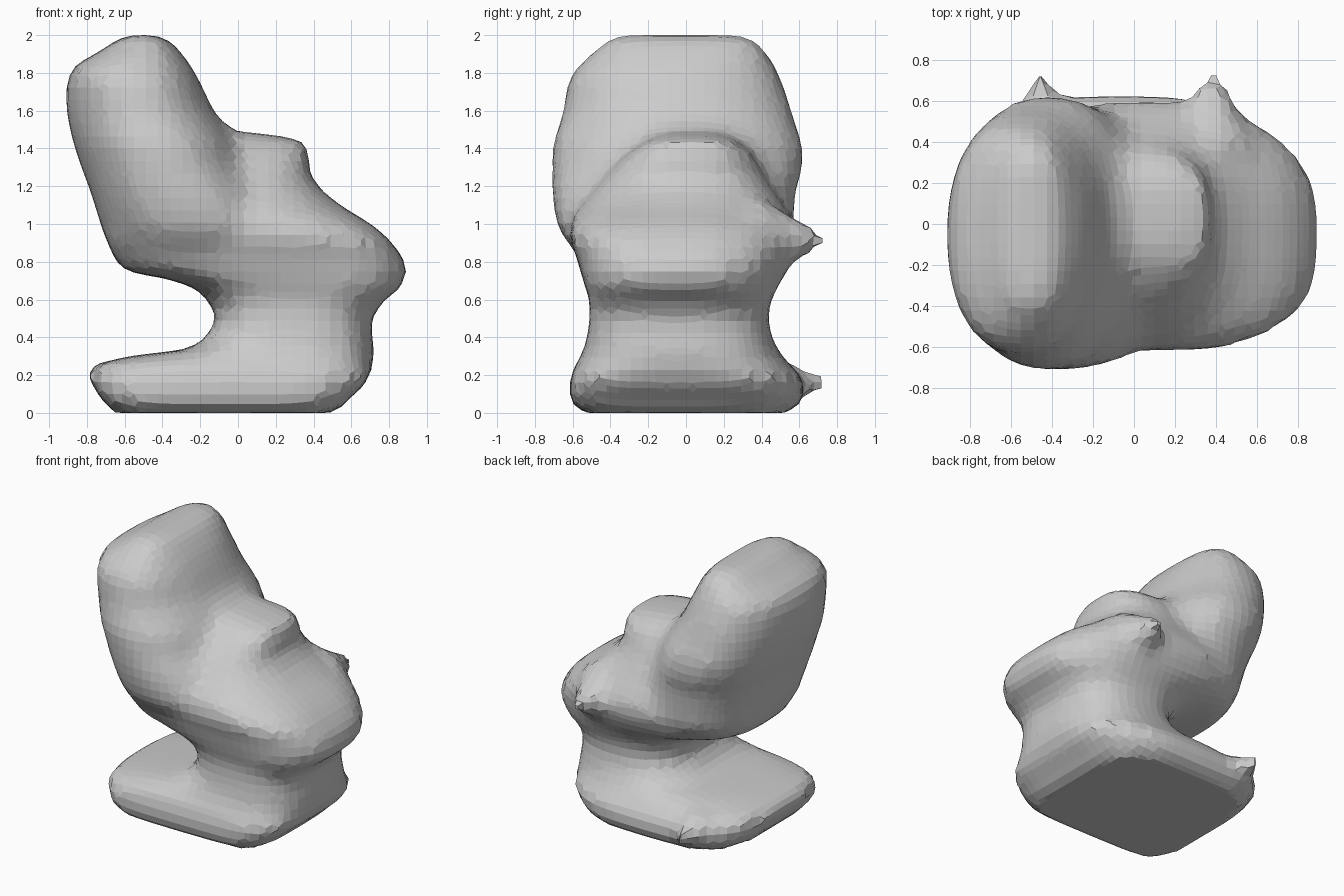
import bpy, bmesh
from math import cos, sin, pi, copysign
from mathutils import Matrix, Vector


def loft(bm, sections, n=40):
    """Stack superellipse slices: (z, x0, x1, y0, y1, front squareness, back squareness)."""
    rings = []
    for z, x0, x1, y0, y1, ef, eb in sections:
        ring = []
        for i in range(n):
            c, s = cos(2 * pi * i / n), sin(2 * pi * i / n)
            e = eb if s > 0 else ef
            px = copysign(abs(c) ** (2 / e), c)
            py = copysign(abs(s) ** (2 / e), s)
            ring.append(bm.verts.new(((x0 + x1) / 2 + px * (x1 - x0) / 2,
                                      (y0 + y1) / 2 + py * (y1 - y0) / 2, z)))
        rings.append(ring)
    for a, b in zip(rings, rings[1:]):
        for i in range(n):
            j = (i + 1) % n
            bm.faces.new((a[i], a[j], b[j], b[i]))
    bm.faces.new(rings[0][::-1])
    bm.faces.new(rings[-1])


def point(bm, x, y, z, length, radius):
    """Small pointed corner facing the back (+y)."""
    m = Matrix.Translation(Vector((x, y - length / 2, z))) @ Matrix.Rotation(-pi / 2, 4, 'X')
    bmesh.ops.create_cone(bm, cap_ends=True, segments=8, radius1=radius,
                          radius2=0.02, depth=length, matrix=m)


bm = bmesh.new()

# Foot slab, waist and seat block
loft(bm, [
    (0.00, -0.66, 0.52, -0.57, 0.56, 5.5, 3.4),
    (0.08, -0.73, 0.59, -0.62, 0.63, 5.5, 3.4),
    (0.17, -0.79, 0.70, -0.62, 0.63, 5.0, 3.2),
    (0.25, -0.79, 0.71, -0.59, 0.56, 4.0, 3.0),
    (0.30, -0.58, 0.72, -0.55, 0.51, 3.4, 2.8),
    (0.34, -0.25, 0.72, -0.54, 0.48, 3.2, 2.6),
    (0.42, -0.14, 0.71, -0.52, 0.45, 3.0, 2.6),
    (0.50, -0.12, 0.70, -0.51, 0.43, 3.0, 2.6),
    (0.59, -0.14, 0.76, -0.51, 0.45, 3.2, 2.6),
    (0.66, -0.22, 0.86, -0.53, 0.48, 3.2, 2.5),
    (0.71, -0.38, 0.89, -0.55, 0.51, 3.2, 2.4),
    (0.75, -0.62, 0.91, -0.56, 0.54, 3.2, 2.4),
    (0.83, -0.66, 0.87, -0.58, 0.58, 3.4, 2.4),
    (0.92, -0.70, 0.80, -0.62, 0.60, 3.6, 2.5),
    (1.00, -0.72, 0.71, -0.62, 0.58, 3.2, 2.5),
    (1.08, -0.74, 0.57, -0.58, 0.53, 2.8, 2.5),
])

# Raised knob on the seat
loft(bm, [
    (0.95, -0.50, 0.74, -0.58, 0.56, 2.8, 2.5),
    (1.08, -0.50, 0.57, -0.56, 0.52, 2.6, 2.5),
    (1.17, -0.50, 0.45, -0.50, 0.47, 2.6, 2.5),
    (1.25, -0.50, 0.37, -0.44, 0.42, 2.8, 2.8),
    (1.35, -0.50, 0.38, -0.34, 0.37, 3.0, 3.0),
    (1.42, -0.50, 0.38, -0.25, 0.31, 3.2, 3.2),
    (1.46, -0.45, 0.27, -0.18, 0.24, 3.0, 3.0),
    (1.49, -0.40, 0.02, -0.14, 0.18, 3.0, 3.0),
])

# Leaning backrest, rounded on the seat side
loft(bm, [
    (0.76, -0.60, 0.10, -0.45, 0.42, 2.5, 2.5),
    (0.83, -0.66, 0.20, -0.56, 0.52, 2.5, 2.5),
    (0.92, -0.70, 0.26, -0.64, 0.57, 2.4, 2.4),
    (1.00, -0.73, 0.24, -0.69, 0.57, 2.3, 2.3),
    (1.17, -0.78, 0.12, -0.71, 0.58, 2.3, 2.3),
    (1.30, -0.83, 0.04, -0.71, 0.62, 2.2, 2.2),
    (1.42, -0.87, -0.01, -0.71, 0.62, 2.2, 2.2),
    (1.50, -0.89, -0.06, -0.68, 0.59, 2.2, 2.2),
    (1.60, -0.91, -0.13, -0.65, 0.56, 2.2, 2.2),
    (1.75, -0.91, -0.20, -0.63, 0.51, 2.3, 2.3),
    (1.84, -0.87, -0.25, -0.57, 0.47, 2.4, 2.4),
    (1.92, -0.72, -0.31, -0.48, 0.42, 2.6, 2.6),
    (1.97, -0.65, -0.36, -0.42, 0.37, 2.8, 2.8),
    (2.00, -0.60, -0.41, -0.37, 0.31, 3.0, 3.0),
])

# Pointed corners at the back
point(bm, 0.38, 0.76, 0.92, 0.40, 0.24)
point(bm, -0.46, 0.76, 0.16, 0.26, 0.14)

bmesh.ops.recalc_face_normals(bm, faces=bm.faces)
me = bpy.data.meshes.new("chair_body")
bm.to_mesh(me)
bm.free()
chair = bpy.data.objects.new("chair_body", me)
bpy.context.collection.objects.link(chair)

# Fuse the parts into one faceted surface
remesh = chair.modifiers.new("fuse", 'REMESH')
remesh.mode = 'VOXEL'
remesh.voxel_size = 0.065
remesh.use_smooth_shade = False
blend = chair.modifiers.new("blend", 'SMOOTH')
blend.factor = 0.3
blend.iterations = 2
